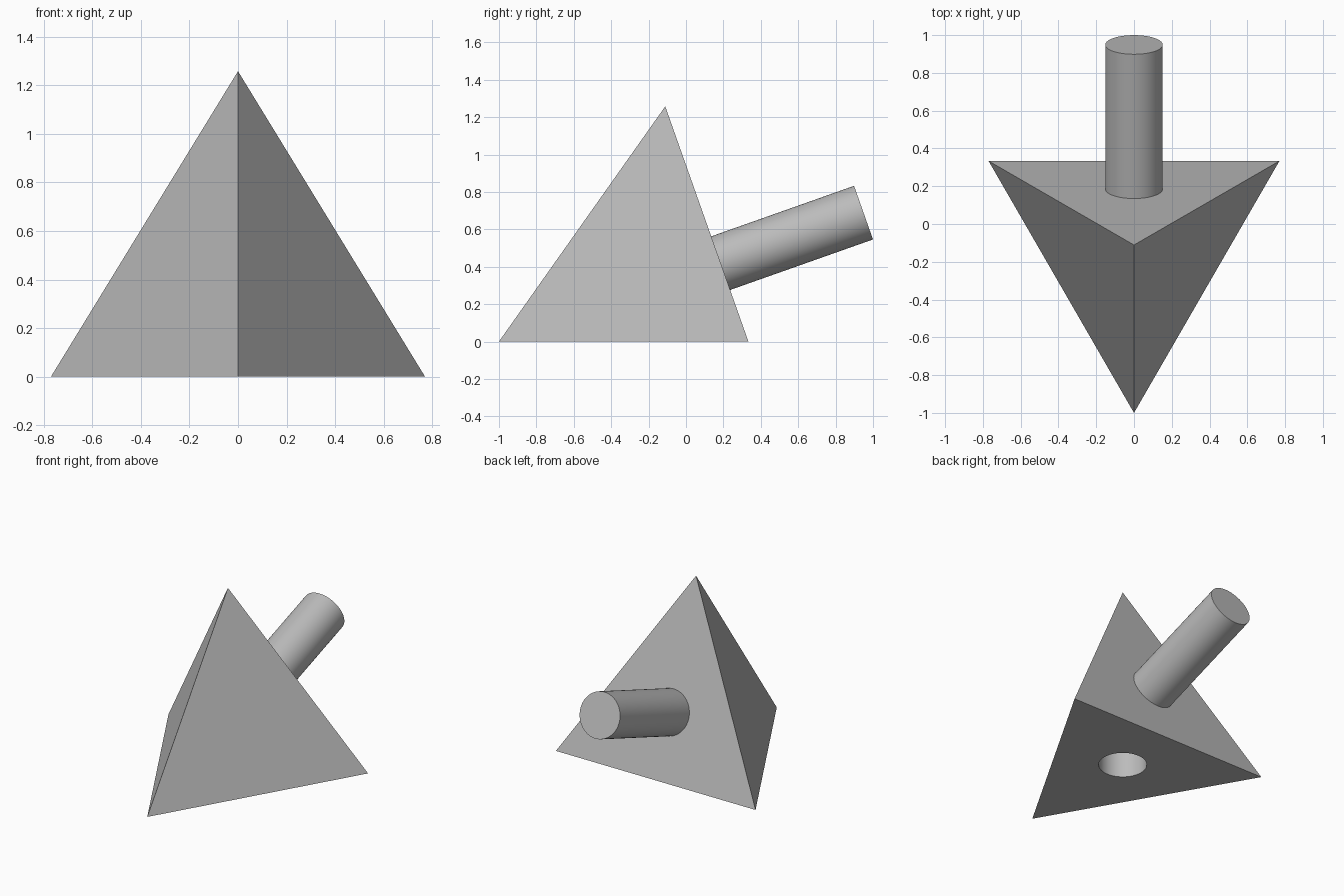
import bpy, bmesh, math
from mathutils import Vector

cube = bpy.data.objects.get("Cube")
if cube:
    bpy.data.objects.remove(cube, do_unlink=True)

EDGE = 1.54
HEIGHT = EDGE * math.sqrt(2 / 3)
RADIUS = EDGE / math.sqrt(3)          # base corner distance from base centre
CENTRE = Vector((0, RADIUS - 1, 0))
PEG_R, PEG_LEN = 0.152, 0.81

grey = bpy.data.materials.new("plain grey")
grey.use_nodes = True
colour = (0.5, 0.5, 0.5, 1)
grey.diffuse_color = colour
grey.node_tree.nodes["Principled BSDF"].inputs["Base Color"].default_value = colour


def rod(name, start, direction, length):
    """Round rod running from start along direction."""
    bpy.ops.mesh.primitive_cylinder_add(
        vertices=64, radius=PEG_R, depth=length,
        location=start + direction * length / 2,
        rotation=direction.to_track_quat("Z", "Y").to_euler())
    obj = bpy.context.object
    obj.name = name
    obj.data.materials.append(grey)
    return obj


# Tetrahedron body, one corner pointing to the front
corners = [CENTRE + RADIUS * Vector((math.cos(a), math.sin(a), 0))
           for a in (math.radians(d) for d in (-90, 30, 150))]
apex = CENTRE + Vector((0, 0, HEIGHT))
bm = bmesh.new()
for point in corners + [apex]:
    bm.verts.new(point)
bmesh.ops.convex_hull(bm, input=bm.verts)
bmesh.ops.recalc_face_normals(bm, faces=bm.faces)
mesh = bpy.data.meshes.new("tetrahedron_body")
bm.to_mesh(mesh)
bm.free()
body = bpy.data.objects.new("tetrahedron_body", mesh)
bpy.context.collection.objects.link(body)
mesh.materials.append(grey)

# Blind socket in the middle of the underside
up = Vector((0, 0, 1))
cutter = rod("socket_cutter", CENTRE - up * 0.1, up, PEG_LEN + 0.09)
cutter.hide_render = True
cut = body.modifiers.new("socket", "BOOLEAN")
cut.operation = "DIFFERENCE"
cut.solver = "EXACT"
cut.object = cutter
bpy.ops.object.select_all(action="DESELECT")
body.select_set(True)
bpy.context.view_layer.objects.active = body
bpy.ops.object.modifier_apply(modifier=cut.name)
bpy.data.objects.remove(cutter, do_unlink=True)
bpy.ops.object.shade_smooth_by_angle(angle=math.radians(30))

# Peg standing square on the middle of the back face, slightly sunk in
face_centre = (corners[1] + corners[2] + apex) / 3
normal = (corners[2] - corners[1]).cross(apex - corners[1]).normalized()
if normal.y < 0:
    normal.negate()
sink = 0.01
peg = rod("peg", face_centre - normal * sink, normal, PEG_LEN + sink)
bpy.ops.object.shade_smooth_by_angle(angle=math.radians(30))
